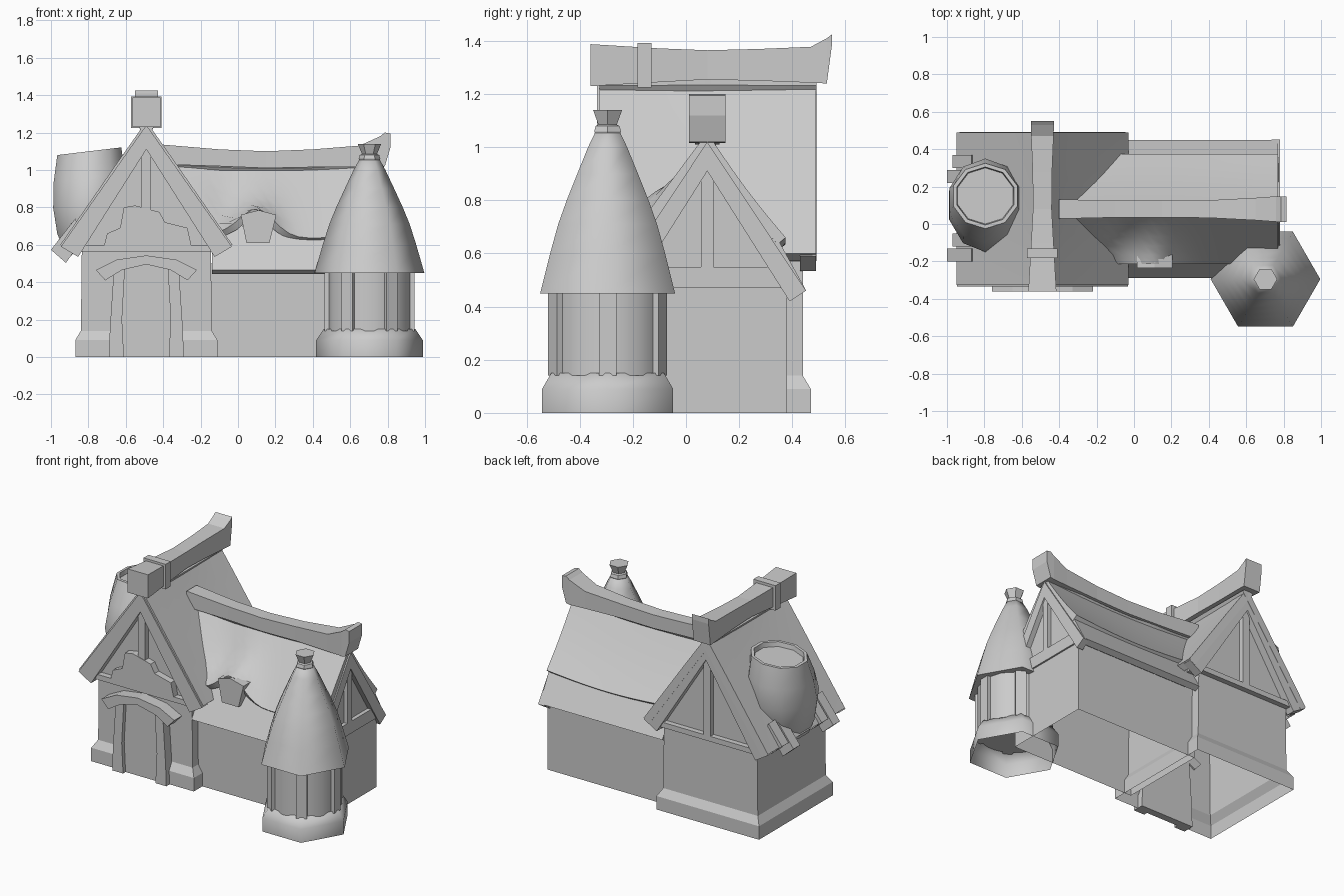
import bpy, bmesh, math
from math import cos, sin, exp, pi, radians

cube = bpy.data.objects.get("Cube")
if cube:
    bpy.data.objects.remove(cube)

GREY = (0.6, 0.6, 0.6, 1)
plaster = bpy.data.materials.new("plain grey")
plaster.use_nodes = True
plaster.diffuse_color = GREY
plaster.node_tree.nodes["Principled BSDF"].inputs["Base Color"].default_value = GREY


def finish(name, bm, smooth=None):
    bmesh.ops.recalc_face_normals(bm, faces=bm.faces)
    mesh = bpy.data.meshes.new(name)
    bm.to_mesh(mesh)
    bm.free()
    mesh.materials.append(plaster)
    ob = bpy.data.objects.new(name, mesh)
    bpy.context.collection.objects.link(ob)
    if smooth:
        bpy.ops.object.select_all(action='DESELECT')
        ob.select_set(True)
        bpy.context.view_layer.objects.active = ob
        bpy.ops.object.shade_smooth_by_angle(angle=radians(smooth))
    return ob


def loft(name, rings, start=True, end=True, smooth=None):
    """Skin a list of closed rings, with optional end caps."""
    bm = bmesh.new()
    loops = [[bm.verts.new(p) for p in ring] for ring in rings]
    n = len(loops[0])
    for a, b in zip(loops, loops[1:]):
        for i in range(n):
            j = (i + 1) % n
            bm.faces.new((a[i], a[j], b[j], b[i]))
    if start:
        bm.faces.new(loops[0])
    if end:
        bm.faces.new(loops[-1])
    return finish(name, bm, smooth)


def prism(name, pts, axis, a, b):
    """Extrude a profile along x (profile y,z) or y (profile x,z)."""
    place = {'x': lambda p, t: (t, p[0], p[1]), 'y': lambda p, t: (p[0], t, p[1])}[axis]
    return loft(name, [[place(p, t) for p in pts] for t in (a, b)])


def rect(x0, x1, y0, y1, z):
    return [(x0, y0, z), (x1, y0, z), (x1, y1, z), (x0, y1, z)]


def sheet(name, fn, nu, nv, thick, smooth=40):
    """Grid surface from fn(u, v), thickened downwards."""
    bm = bmesh.new()
    g = [[bm.verts.new(fn(i / nu, j / nv)) for j in range(nv + 1)] for i in range(nu + 1)]
    for i in range(nu):
        for j in range(nv):
            bm.faces.new((g[i][j], g[i + 1][j], g[i + 1][j + 1], g[i][j + 1]))
    bmesh.ops.recalc_face_normals(bm, faces=bm.faces)
    if sum(f.normal.z for f in bm.faces) < 0:
        bmesh.ops.reverse_faces(bm, faces=bm.faces)
    bmesh.ops.solidify(bm, geom=bm.faces[:], thickness=thick)
    return finish(name, bm, smooth)


def rounds(cx, cy, profile, n, turn=0.0):
    return [[(cx + r * cos(turn + 2 * pi * k / n), cy + r * sin(turn + 2 * pi * k / n), z)
             for k in range(n)] for r, z in profile]


def gable_frame(name, axis, c, boards, tie, post, a, b):
    """Two sloping boards, a tie beam and a centre post."""
    for side, s in (("left", 1), ("right", -1)):
        prism(f"{name}_{side}_board", [(c + s * h, z) for h, z in boards], axis, a, b)
    d = (b - a) * 0.2
    for part, (w, z0, z1) in (("tie_beam", tie), ("post", post)):
        prism(f"{name}_{part}", [(c - w, z0), (c + w, z0), (c + w, z1), (c - w, z1)],
              axis, a + d, b - d)


# Main house walls and gable
MX, WY = -0.49, 0.08
loft("main_walls", [rect(MX - w, MX + w, WY - d, WY + d, z) for w, d, z in
                    ((.38, .39, 0), (.38, .39, .09), (.35, .36, .14), (.345, .36, .58))],
     start=False, end=False)
prism("main_gable", [(MX - .4, .57), (MX + .4, .57), (MX, 1.2)], 'y', -.28, .44)
main_boards = [(0, 1.24), (.457, .59), (.365, .535), (0, 1.11)]
for name, a, b in (("front_gable", -.335, -.27), ("back_gable", .43, .49)):
    gable_frame(name, 'y', MX, main_boards, (.375, .565, .6), (.025, .59, 1.13), a, b)

# Main roof, steeper near the ridge
for side, s in (("left", -1), ("right", 1)):
    def main_slope(u, v, s=s):
        y = -.325 + .815 * u
        pinch = 1 - (2 * u - 1) ** 2
        h, z = {0: (0, 1.26), 1: (.155 - .045 * pinch, 1.04 + .04 * pinch),
                2: (.46, .60)}[round(v * 2)]
        return (MX + s * h, y, z)
    sheet(f"main_roof_{side}", main_slope, 6, 2, .05, 15)


# Ridge beams
def ridge_beam(name, axis, c, stations):
    rings = []
    for t, w, z0, z1 in stations:
        ring = [(c - w, z0), (c + w, z0), (c + w, z1), (c - w, z1)]
        rings.append([(t, q, z) if axis == 'x' else (q, t, z) for q, z in ring])
    loft(name, rings)


ridge_beam("main_ridge_beam", 'y', MX, [(-.36, .075, 1.23, 1.388), (-.1, .06, 1.245, 1.372),
           (.08, .05, 1.255, 1.365), (.28, .052, 1.25, 1.37), (.47, .06, 1.243, 1.378),
           (.53, .062, 1.24, 1.41), (.55, .062, 1.39, 1.425)])
ridge_beam("main_ridge_collar", 'y', MX, [(-.182, .082, 1.225, 1.392), (-.13, .082, 1.225, 1.392)])
ridge_beam("wing_ridge_beam", 'x', WY, [(-.4, .052, 1.03, 1.135), (-.1, .045, 1.02, 1.11),
           (.15, .045, 1.01, 1.1), (.4, .047, 1.015, 1.11), (.65, .06, 1.015, 1.13),
           (.76, .068, 1.015, 1.18), (.785, .068, 1.02, 1.2), (.815, .068, 1.12, 1.195)])

# Wing walls and gable
loft("wing_walls", [rect(-.16, .76, -.22, .38, z) for z in (0, .5)], start=False, end=False)
prism("wing_gable", [(WY - .31, .47), (WY + .31, .47), (WY, .98)], 'x', -.1, .745)
gable_frame("wing_gable", 'x', WY, [(0, 1.02), (.372, .46), (.31, .42), (0, .91)],
            (.29, .47, .55), (.023, .54, .93), .735, .78)


# Wing roof: upper layer swells over the dormer in front, skirt below it
def wing_slope(s):
    def fn(u, v):
        x = (-.40 + .28 * v) * (1 - u) + .77 * u
        y = WY + s * .295 * v
        z = 1.055 - .025 * sin(pi * u) - .395 * v
        if s < 0:
            z += .15 * v * v * exp(-((x - .1) / .13) ** 2)
            z -= .05 * sin(pi * v) * exp(-((x + .04) / .1) ** 2)
        else:
            z -= .015 * sin(pi * v)
        return (x, y, z)
    return fn


for side, s in (("front", -1), ("back", 1)):
    sheet(f"wing_roof_{side}", wing_slope(s), 18, 6, .04)
    prism(f"wing_roof_skirt_{side}",
          [(WY + s * h, z) for h, z in ((.24, .7), (.37, .465), (.335, .445), (.22, .65))],
          'x', -.14, .77)

# Dormer window, wider at the top
loft("dormer", [[(.045, y, .61), (.168, y, .61), (.205, y, .76), (.11, y, .785), (.015, y, .76)]
                for y in (-.235, 0)])

# Hanging planks on the left eave
for start in (-.2, .22):
    for k, reach in enumerate((0, .03)):
        y = start + k * .08
        prism("eave_plank", [(-.87, .74), (-1 + reach, .573 + reach * 1.3),
                             (-.92 + reach, .503 + reach * 1.3), (-.83, .63)], 'y', y, y + .07)

# Barrel chimney on the left slope, slightly tilted, hollow rim
barrel = []
for rx, ry, cy, z in ((.14, .17, .08, .58), (.18, .22, .09, .68), (.203, .25, .1, .82),
                      (.2, .225, .125, .96), (.18, .175, .15, 1.1),
                      (.16, .155, .15, 1.1), (.155, .15, .15, 1.07)):
    barrel.append([(-.795 + rx * cos(a), cy + ry * sin(a), z + .12 * rx * cos(a))
                   for a in [2 * pi * (k + .5) / 10 for k in range(10)]])
loft("barrel_chimney", barrel, smooth=50)

# Door, posts and arched lintel
prism("door", [(-.62, 0), (-.36, 0), (-.36, .47), (-.49, .5), (-.62, .47)], 'y', -.318, -.27)
for side, s in (("left", 1), ("right", -1)):
    prism(f"door_post_{side}", [(MX + s * h, z) for h, z in
          ((.12, 0), (.2, 0), (.195, .15), (.175, .45), (.115, .47), (.13, .2))], 'y', -.345, -.27)
arch_top = [(-.27, .465), (-.16, .52), (0, .543), (.16, .52), (.27, .465)]
arch_low = [(.22, .41), (.13, .465), (0, .495), (-.13, .465), (-.22, .41)]
prism("door_lintel", [(MX + h, z) for h, z in arch_top + arch_low], 'y', -.36, -.27)

# Ragged plaque in the front gable
prism("gable_plaque", [(MX + h, z) for h, z in
      ((-.225, .6), (-.21, .66), (-.14, .69), (-.12, .8), (-.06, .81), (.07, .775),
       (.1, .72), (.22, .69), (.24, .6))], 'y', -.325, -.27)

# Corner tower
TX, TY = .703, -.295
loft("tower_base", rounds(TX, TY, [(.285, 0), (.285, .09), (.245, .15), (.2, .15)], 6),
     start=False, smooth=65)
loft("tower_body", rounds(TX, TY, [(.225, .14), (.225, .47)], 12), smooth=65)
for k in range(6):
    a = k * pi / 3
    post = [(r, w) for r, w in ((.19, -.033), (.24, -.033), (.24, .033), (.19, .033))]
    loft("tower_post", [[(TX + r * cos(a) - w * sin(a), TY + r * sin(a) + w * cos(a), z)
                         for r, w in post] for z in (.14, .47)])
loft("tower_roof", rounds(TX, TY, [(.2, .455), (.293, .45), (.25, .6), (.215, .71), (.178, .8),
                                   (.132, .9), (.085, 1.0), (.052, 1.06)], 6), smooth=65)
loft("tower_finial", rounds(TX, TY, [(.052, 1.045), (.058, 1.06), (.052, 1.08), (.04, 1.085),
                                     (.063, 1.14)], 6), smooth=30)
